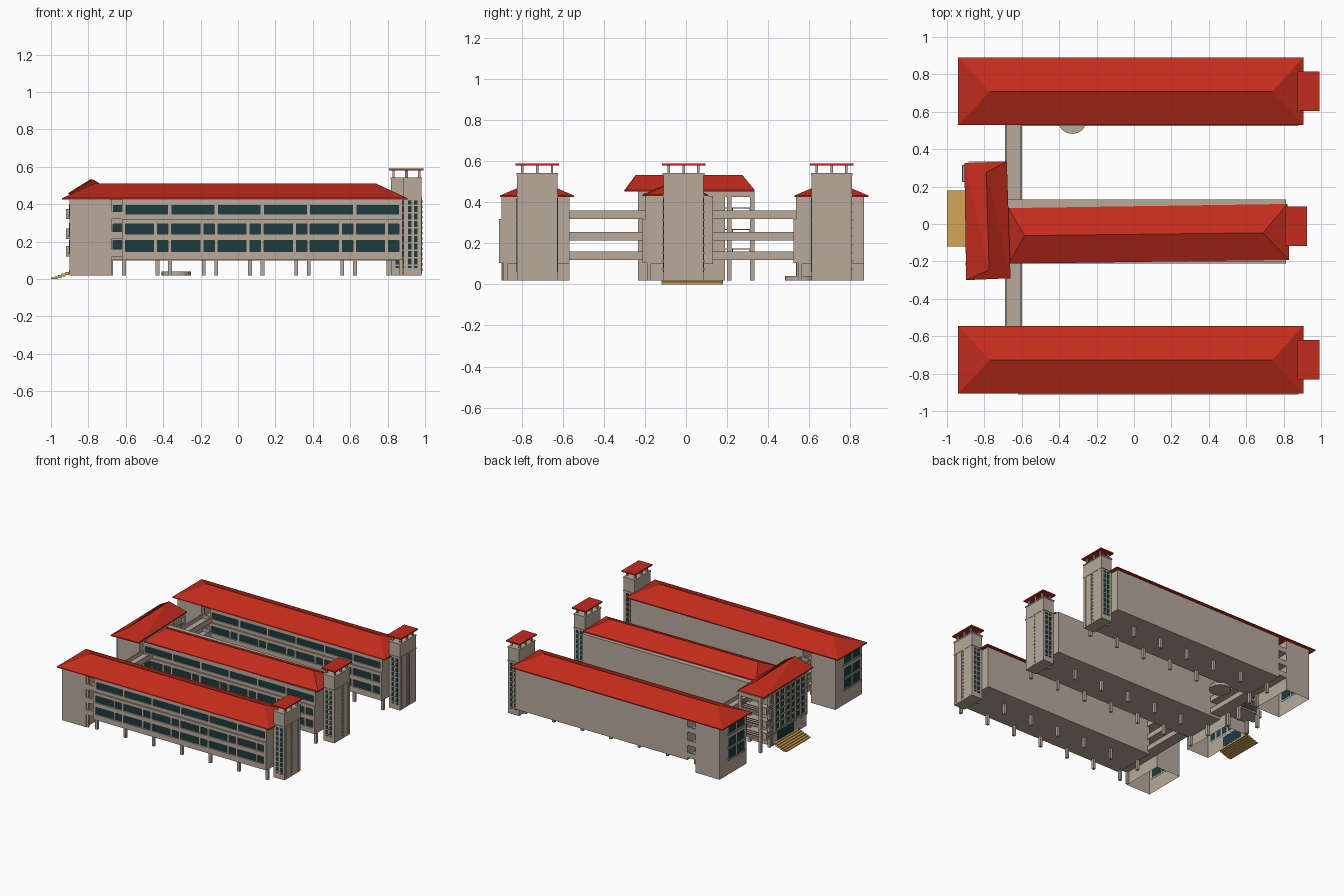
import bpy, bmesh, math

if "Cube" in bpy.data.objects:
    bpy.data.objects.remove(bpy.data.objects["Cube"])


def material(name, rgb):
    m = bpy.data.materials.new(name)
    m.diffuse_color = (*rgb, 1)
    m.use_nodes = True
    m.node_tree.nodes["Principled BSDF"].inputs["Base Color"].default_value = m.diffuse_color
    return m


WALL = material("beige_wall", (0.48, 0.40, 0.33))
RED = material("red_tile", (0.55, 0.025, 0.012))
GLASS = material("dark_glass", (0.012, 0.045, 0.05))
GOLD = material("gold_stone", (0.65, 0.39, 0.10))


def finish(name, bm, mat):
    me = bpy.data.meshes.new(name)
    bmesh.ops.recalc_face_normals(bm, faces=bm.faces)
    bm.to_mesh(me)
    bm.free()
    me.materials.append(mat)
    ob = bpy.data.objects.new(name, me)
    bpy.context.collection.objects.link(ob)
    return ob


def boxes(name, items, mat=WALL, open_bottom=False):
    """One object from boxes given as (x0, x1, y0, y1, z0, z1)."""
    bm = bmesh.new()
    for x0, x1, y0, y1, z0, z1 in items:
        lo = [bm.verts.new(p) for p in ((x0, y0, z0), (x1, y0, z0), (x1, y1, z0), (x0, y1, z0))]
        hi = [bm.verts.new((v.co.x, v.co.y, z1)) for v in lo]
        bm.faces.new(hi)
        if not open_bottom:
            bm.faces.new(lo[::-1])
        for i in range(4):
            j = (i + 1) % 4
            bm.faces.new((lo[i], lo[j], hi[j], hi[i]))
    return finish(name, bm, mat)


def hip_roof(name, eave, ridge, ze, zr):
    """Hip roof; eave corners anticlockwise from -x -y, ridge runs start to end."""
    bm = bmesh.new()
    lo = [bm.verts.new((x, y, ze - 0.008)) for x, y in eave]
    e = [bm.verts.new((x, y, ze)) for x, y in eave]
    a, b = [bm.verts.new((x, y, zr)) for x, y in ridge]
    bm.faces.new(lo[::-1])
    for i in range(4):
        j = (i + 1) % 4
        bm.faces.new((lo[i], lo[j], e[j], e[i]))
    for f in ((e[0], e[1], b, a), (e[1], e[2], b), (e[2], e[3], a, b), (e[3], e[0], a)):
        bm.faces.new(f)
    return finish(name, bm, RED)


BAY, DEPTH = 0.247, 0.332
ROWS = ((0.148, 0.205), (0.24, 0.295), (0.345, 0.395))
DECKS = ((0.12, 0.16), (0.215, 0.255), (0.32, 0.36))


def tower(tag, x, yc):
    # stair tower shaft, ledge, open lantern and flat cap
    x1, a, b = x + 0.095, yc - 0.098, yc + 0.098
    boxes(tag + "_tower_shaft", [(x, x1, a, b, 0.02, 0.54)])
    boxes(tag + "_tower_trim", [(x - 0.004, x1 + 0.003, a - 0.004, b + 0.004, 0.43, 0.438),
                                (x - 0.004, x1 + 0.003, a - 0.004, b + 0.004, 0.532, 0.542)]
          + [(x1 - 0.001, x1 + 0.003, yc + s - 0.003, yc + s + 0.003, 0.03, 0.43)
             for s in (-0.075, -0.014, 0.014, 0.075)])
    posts = [(px, px + 0.012, py, py + 0.012, 0.54, 0.582)
             for px in (x + 0.006, x1 - 0.018) for py in (a + 0.02, yc - 0.006, b - 0.032)]
    boxes(tag + "_tower_lantern_posts", posts)
    boxes(tag + "_tower_cap", [(x - 0.012, x1 + 0.012, yc - 0.106, yc + 0.106, 0.58, 0.59)], RED)
    # narrow glazed strips and their louvres
    strips, slats = [], []
    for px in (x + 0.022, x + 0.055):
        for ys in (a, b):
            strips.append((px, px + 0.02, ys - 0.002, ys + 0.002, 0.06, 0.42))
            slats += [(px - 0.002, px + 0.022, ys - 0.004, ys + 0.004, 0.07 + 0.04 * k, 0.078 + 0.04 * k)
                      for k in range(9)]
    boxes(tag + "_tower_glass", strips, GLASS)
    boxes(tag + "_tower_louvres", slats)
    bm = bmesh.new()
    for k in range(14):
        r = bmesh.ops.create_cone(bm, cap_ends=True, segments=8, radius1=0.007, radius2=0.007, depth=0.006)
        for v in r["verts"]:
            v.co = (x1 + 0.002 + v.co.z, yc + v.co.x, 0.05 + k * 0.028 + v.co.y)
    finish(tag + "_tower_portholes", bm, WALL)


def wing(tag, xs, y):
    """Raised three-storey wing from x = xs, front face at y."""
    xe, yb, yf = xs + 6 * BAY + 0.018, y + DEPTH, y - 0.012
    boxes(tag + "_wing_body", [(xs, xe, y + 0.012, yb, 0.10, 0.43)])
    # glazing bands, then the masonry frame in front of them
    boxes(tag + "_wing_windows", [(xs + 0.01, xe - 0.01, y + (0 if i < 2 else 0.008), y + 0.014, *r)
                                  for i, r in enumerate(ROWS)], GLASS)
    frame = [(xs, xe, yf, y + 0.013, 0.105, ROWS[0][0]), (xs, xe, yf, y + 0.013, ROWS[0][1], ROWS[1][0]),
             (xs, xe, yf, y + 0.013, ROWS[1][1], 0.32), (xs, xe, y, y + 0.013, 0.32, ROWS[2][0]),
             (xs, xe, y, y + 0.013, ROWS[2][1], 0.43)]
    cols = []
    for k in range(7):
        px = xs + k * BAY
        frame.append((px, px + 0.018, y, y + 0.013, 0.33, 0.42))
        frame.append((px, px + 0.018, yf, y + 0.013, 0.105, 0.32))
        if k < 6:
            frame.append((px + 0.172, px + 0.188, yf + 0.004, y + 0.013, 0.11, 0.31))
        for py in (y + 0.01, y + 0.2):
            cols.append((px, px + 0.02, py, py + 0.02, 0.02, 0.105))
    boxes(tag + "_wing_frame", frame)
    boxes(tag + "_wing_columns", cols)
    tower(tag, xe + 0.006, y + 0.175 if tag != "middle" else -0.012)


def outer_wing(tag, y):
    wing(tag, -0.62, y)
    yb = y + DEPTH
    # solid end block with windows on its outer end
    boxes(tag + "_end_block", [(-0.90, -0.69, y, yb, 0.02, 0.43)], open_bottom=True)
    boxes(tag + "_end_windows", [(-0.903, -0.898, p, q, z0 - 0.005, z1 + 0.005) for z0, z1 in ROWS
                                 for p, q in ((y + 0.03, y + 0.12), (y + 0.135, y + 0.225))], GLASS)
    boxes(tag + "_end_sills", [(-0.91, -0.898, y + 0.02, y + 0.235, z0 - 0.015, z0 - 0.005) for z0, _ in ROWS])
    # open landing between end block and wing
    slabs = []
    for z0, z1 in DECKS:
        slabs += [(-0.69, -0.62, y, yb, z0, z0 + 0.012),
                  (-0.69, -0.62, y, y + 0.01, z0, z1), (-0.69, -0.62, yb - 0.01, yb, z0, z1)]
    slabs.append((-0.69, -0.674, y + 0.004, y + 0.02, 0.02, 0.43))
    boxes(tag + "_landings", slabs)
    hip_roof(tag + "_roof", [(-0.94, y - 0.007), (0.905, y - 0.007), (0.905, y + 0.355), (-0.94, y + 0.355)],
             [(-0.77, y + 0.174), (0.74, y + 0.174)], 0.433, 0.51)


outer_wing("front", -0.90)
outer_wing("back", 0.535)
wing("middle", -0.687, -0.20)
hip_roof("middle_roof", [(-0.67, -0.212), (0.83, -0.192), (0.82, 0.107), (-0.67, 0.085)],
         [(-0.585, -0.062), (0.69, -0.047)], 0.438, 0.507)

# covered bridges linking the wings: deck with parapets
bridge = []
for y0, y1 in ((-0.57, -0.2), (0.125, 0.54)):
    for z0, z1 in DECKS:
        bridge.append((-0.69, -0.60, y0, y1, z0, z0 + 0.012))
        bridge += [(p, p + 0.008, y0, y1, z0, z1) for p in (-0.69, -0.608)]
boxes("link_bridges", bridge)

# head building: solid hall plus open balcony bay
boxes("head_hall", [(-0.885, -0.69, -0.235, 0.19, 0.02, 0.455)], open_bottom=True)
bay = [(p, p + 0.022, q, q + 0.022, 0.02, 0.455) for p in (-0.885, -0.712) for q in (0.20, 0.313)]
bay.append((-0.885, -0.69, 0.19, 0.335, 0.425, 0.455))
for z0, z1 in DECKS:
    bay += [(-0.92, -0.69, 0.225, 0.315, z0, z0 + 0.012), (-0.885, -0.69, 0.19, 0.335, z0, z0 + 0.012)]
    for h in (0.02, 0.035, 0.05):
        bay += [(-0.92, -0.915, 0.225, 0.315, z0 + h, z0 + h + 0.006),
                (-0.885, -0.69, 0.328, 0.333, z0 + h, z0 + h + 0.006),
                (-0.697, -0.692, 0.19, 0.335, z0 + h, z0 + h + 0.006)]
    bay += [(-0.92, -0.885, q, q + 0.005, z0, z0 + 0.056) for q in (0.225, 0.31)]
boxes("head_balcony_bay", bay)
hip_roof("head_roof", [(-0.897, -0.30), (-0.66, -0.29), (-0.68, 0.335), (-0.907, 0.325)],
         [(-0.775, -0.245), (-0.79, 0.275)], 0.46, 0.533)

# head facade: tall glazing, mullions and entrance door
boxes("head_glazing", [(-0.888, -0.884, -0.215, 0.17, 0.14, 0.43)], GLASS)
mull = [(-0.9, -0.884, -0.222 + 0.064 * k, -0.206 + 0.064 * k, 0.12, 0.44) for k in range(7)]
mull += [(-0.893, -0.884, -0.215, 0.17, z, z + 0.012) for z in (0.13, 0.185, 0.23, 0.28, 0.33, 0.38, 0.43)]
boxes("head_mullions", mull)
boxes("entrance_door", [(-0.89, -0.884, -0.07, 0.13, 0.035, 0.115)], GLASS)

# entrance steps, climbing to the door
N = 6
boxes("entrance_steps", [(-1 + 0.115 * k / N, -1 + 0.115 * (k + 1) / N, -0.12, 0.18,
                          max(0, 0.0075 * k - 0.008), 0.0075 * (k + 1)) for k in range(N)], GOLD)

# round stage at the back wing
bm = bmesh.new()
bmesh.ops.create_cone(bm, cap_ends=True, segments=32, radius1=0.078, radius2=0.078, depth=0.02)
stage = finish("round_stage", bm, WALL)
stage.location = (-0.33, 0.56, 0.03)
